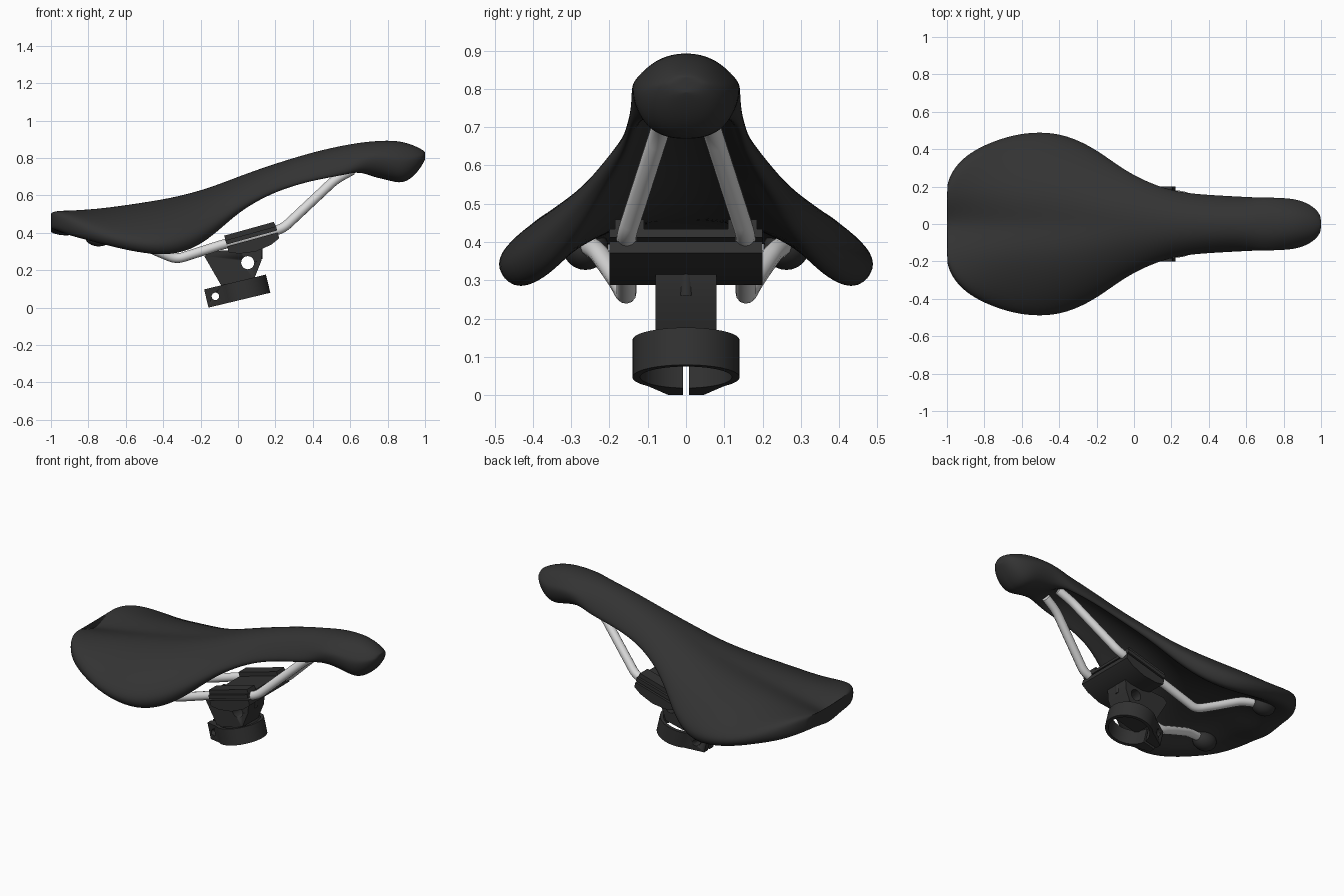
import bpy, bmesh, math
from mathutils import Matrix, Vector

if "Cube" in bpy.data.objects:
    bpy.data.objects.remove(bpy.data.objects["Cube"], do_unlink=True)


def make_material(name, rgb, rough, metal=0.0):
    mat = bpy.data.materials.new(name)
    mat.use_nodes = True
    mat.diffuse_color = (*rgb, 1)
    shader = mat.node_tree.nodes["Principled BSDF"]
    shader.inputs["Base Color"].default_value = (*rgb, 1)
    shader.inputs["Roughness"].default_value = rough
    shader.inputs["Metallic"].default_value = metal
    return mat


black = make_material("black_leather", (0.033, 0.033, 0.033), 0.6)
dark = make_material("dark_clamp", (0.031, 0.031, 0.031), 0.5)
silver = make_material("silver_rail", (0.7, 0.7, 0.7), 0.4)


def select(obj):
    bpy.ops.object.select_all(action="DESELECT")
    obj.select_set(True)
    bpy.context.view_layer.objects.active = obj


def finish(name, bm, mat, matrix=Matrix(), angle=35):
    bmesh.ops.recalc_face_normals(bm, faces=bm.faces[:])
    mesh = bpy.data.meshes.new(name)
    bm.to_mesh(mesh)
    bm.free()
    obj = bpy.data.objects.new(name, mesh)
    bpy.context.collection.objects.link(obj)
    mesh.materials.append(mat)
    obj.matrix_world = matrix
    select(obj)
    bpy.ops.object.shade_smooth_by_angle(angle=math.radians(angle))
    return obj


def prism(name, outline, axis, low, high, mat, matrix=Matrix()):
    """Extrude a flat outline along y (outline in xz) or z (outline in xy)."""
    bm = bmesh.new()
    place = (lambda a, b, d: (a, d, b)) if axis == "y" else (lambda a, b, d: (a, b, d))
    rings = [[bm.verts.new(place(a, b, d)) for a, b in outline] for d in (low, high)]
    n = len(outline)
    for ring in rings:
        bm.faces.new(ring)
    for i in range(n):
        j = (i + 1) % n
        bm.faces.new((rings[0][i], rings[0][j], rings[1][j], rings[1][i]))
    return finish(name, bm, mat, matrix)


def cylinder(name, radius, depth, mat, matrix):
    bm = bmesh.new()
    bmesh.ops.create_cone(bm, cap_ends=True, segments=24, radius1=radius,
                          radius2=radius, depth=depth)
    return finish(name, bm, mat, matrix)


def drill(obj, radius, matrix):
    cutter = cylinder("hole_cutter", radius, 1, dark, matrix)
    cutter.hide_render = True
    mod = obj.modifiers.new("hole", "BOOLEAN")
    mod.operation, mod.object, mod.solver = "DIFFERENCE", cutter, "EXACT"
    select(obj)
    bpy.ops.object.modifier_apply(modifier=mod.name)
    bpy.data.objects.remove(cutter, do_unlink=True)


# Half cross-sections: fraction of half width, fraction of drop from crown to rim
TAIL = [(0, 0), (.2, 0), (.45, 0), (.7, .01), (.88, .05), (.99, .2), (1.01, .55),
        (.98, .88), (.87, 1), (.65, 1), (.35, 1), (0, 1)]
WING = [(0, 0), (.16, 0), (.35, .05), (.6, .21), (.83, .45), (.98, .69), (1.01, .86),
        (.93, 1.02), (.81, .97), (.65, .72), (.35, .46), (0, .32)]
DOME = [(0, 0), (.25, .03), (.5, .14), (.7, .32), (.87, .55), (.99, .8), (1, .95),
        (.93, 1.02), (.84, .95), (.72, .75), (.4, .52), (0, .44)]
NOSE = [(0, 0), (.35, .03), (.65, .13), (.9, .3), (1, .4), (1.01, .52), (.96, .66),
        (.85, .79), (.68, .9), (.45, .97), (.2, 1), (0, 1)]
SHAPES = [TAIL, WING, DOME, NOSE]

# Saddle stations: x, half width, crown height, rim height, shape blend
STATIONS = [
    (-1, .2, .51, .428, 0), (-.995, .225, .515, .424, 0), (-.965, .295, .522, .41, 0),
    (-.9, .365, .528, .38, .25), (-.8, .425, .539, .353, .65), (-.65, .48, .558, .318, 1),
    (-.5, .497, .578, .287, 1), (-.36, .478, .598, .277, 1), (-.22, .412, .628, .318, 1),
    (-.1, .325, .663, .413, 1.2), (0, .26, .7, .505, 1.5), (.12, .206, .744, .58, 1.8),
    (.25, .168, .787, .638, 2), (.42, .155, .838, .685, 2), (.58, .147, .872, .706, 2.1),
    (.68, .142, .888, .706, 3), (.8, .139, .897, .684, 3), (.88, .13, .89, .658, 3),
    (.95, .1, .865, .71, 3), (.99, .06, .842, .77, 3), (1, .03, .832, .792, 3)]


def section(x, width, crown, rim, blend):
    base = min(int(blend), 2)
    mix = blend - base
    channel = .055 * min(1, max(0, -.05 - x) / .95)  # groove deepens to the tail
    half = []
    for (f0, g0), (f1, g1) in zip(SHAPES[base], SHAPES[base + 1]):
        y = width * (f0 + (f1 - f0) * mix)
        drop = g0 + (g1 - g0) * mix
        groove = channel * math.exp(-(y / .1) ** 2) * (1 - drop / 2)
        half.append((x, y, crown - (crown - rim) * drop - groove))
    return half + [(x, -y, z) for x, y, z in half[-2:0:-1]]


# Padded saddle shell, hollow beneath and closed at nose and tail
bm = bmesh.new()
rings = [[bm.verts.new(p) for p in section(*s)] for s in STATIONS]
for a, b in zip(rings, rings[1:]):
    for i in range(len(a)):
        j = (i + 1) % len(a)
        bm.faces.new((a[i], a[j], b[j], b[i]))
for ring in (rings[0], rings[-1]):
    half = len(ring) // 2
    bm.faces.new((ring[0], ring[1], ring[-1]))
    for i in range(1, half - 1):
        bm.faces.new((ring[i], ring[i + 1], ring[-i - 1], ring[-i]))
    bm.faces.new((ring[half - 1], ring[half], ring[half + 1]))
saddle = finish("saddle", bm, black, angle=180)
saddle.modifiers.new("smooth", "SUBSURF").levels = 2
saddle.modifiers["smooth"].render_levels = 2


def rounded(points, reach):
    """Replace each corner of a path with a short arc."""
    pts = [Vector(p) for p in points]
    out = [pts[0]]
    for a, b, c in zip(pts, pts[1:], pts[2:]):
        p = b + (a - b).normalized() * reach
        q = b + (c - b).normalized() * reach
        for k in range(7):
            t = k / 6
            out.append(p * (1 - t) ** 2 + b * 2 * t * (1 - t) + q * t * t)
    return out + [pts[-1]]


# Rails and their rear sockets
RAIL = [(.61, .055, .735), (.52, .07, .685), (.24, .155, .422), (-.08, .155, .338),
        (-.33, .155, .258), (-.43, .178, .3), (-.6, .23, .375), (-.76, .27, .4)]
for side, label in ((1, "left"), (-1, "right")):
    curve = bpy.data.curves.new(label + "_rail", "CURVE")
    curve.dimensions = "3D"
    curve.bevel_depth, curve.bevel_resolution = .026, 4
    curve.use_fill_caps = True
    path = rounded([(x, y * side, z) for x, y, z in RAIL], .04)
    spline = curve.splines.new("POLY")
    spline.points.add(len(path) - 1)
    for point, co in zip(spline.points, path):
        point.co = (*co, 1)
    rail = bpy.data.objects.new(label + "_rail", curve)
    bpy.context.collection.objects.link(rail)
    curve.materials.append(silver)
    select(rail)
    bpy.ops.object.convert(target="MESH")
    bpy.ops.object.shade_smooth_by_angle(angle=math.radians(50))

    bm = bmesh.new()
    bmesh.ops.create_uvsphere(bm, u_segments=24, v_segments=12, radius=1)
    finish(label + "_rail_socket", bm, dark,
           Matrix.Translation((-.745, side * .262, .385)) @ Matrix.Diagonal((.075, .06, .058, 1)), 180)

# Clamp plates around the rails, tilted with them
TILT = Matrix.Rotation(math.radians(-15.5), 4, "Y")
clamp = Matrix.Translation((.075, 0, .372)) @ TILT
prism("lower_clamp_plate", [(-.14, -.008), (.14, -.008), (.14, -.04), (.09, -.062),
                            (0, -.075), (-.09, -.062), (-.14, -.04)],
      "y", -.2, .2, dark, clamp)
prism("upper_clamp_plate", [(-.14, .003), (.14, .003), (.14, .026), (-.14, .026)],
      "y", -.2, .2, dark, clamp)
for side, label in ((1, "left"), (-1, "right")):
    low, high = sorted((side * .11, side * .185))
    prism(label + "_clamp_ridge", [(-.14, .02), (.14, .02), (.135, .052), (-.14, .052)],
          "y", low, high, dark, clamp)

# Neck block with cross hole
ACROSS = Matrix.Rotation(math.pi / 2, 4, "X")
neck = prism("neck", [(-.18, .275), (-.155, .3), (0, .31), (.13, .315), (.125, .25),
                      (.085, .15), (-.085, .11)], "y", -.08, .08, dark)
drill(neck, .035, Matrix.Translation((.052, 0, .24)) @ ACROSS)
cylinder("clamp_bolt", .02, .07, dark, Matrix.Translation((.112, 0, .295)))

# Split collar that tapers into pinch ears
collar_matrix = Matrix.Translation((.025, 0, .0953)) @ Matrix.Rotation(math.radians(-13.5), 4, "Y")
OUTER, INNER, SLOT, EAR = .14, .12, .008, .045


def arc(radius, gap):
    start = math.pi - math.asin(gap / radius)
    return [(radius * math.cos(start * (1 - k / 20)), radius * math.sin(start * (1 - k / 20)))
            for k in range(41)]


outline = [(-.2, SLOT), (-.2, EAR)] + arc(OUTER, .1) + [(-.2, -EAR), (-.2, -SLOT)]
outline += arc(INNER, SLOT)[::-1]
collar = prism("collar", outline, "z", -.05, .05, dark, collar_matrix)
drill(collar, .02, collar_matrix @ Matrix.Translation((-.15, 0, 0)) @ ACROSS)
